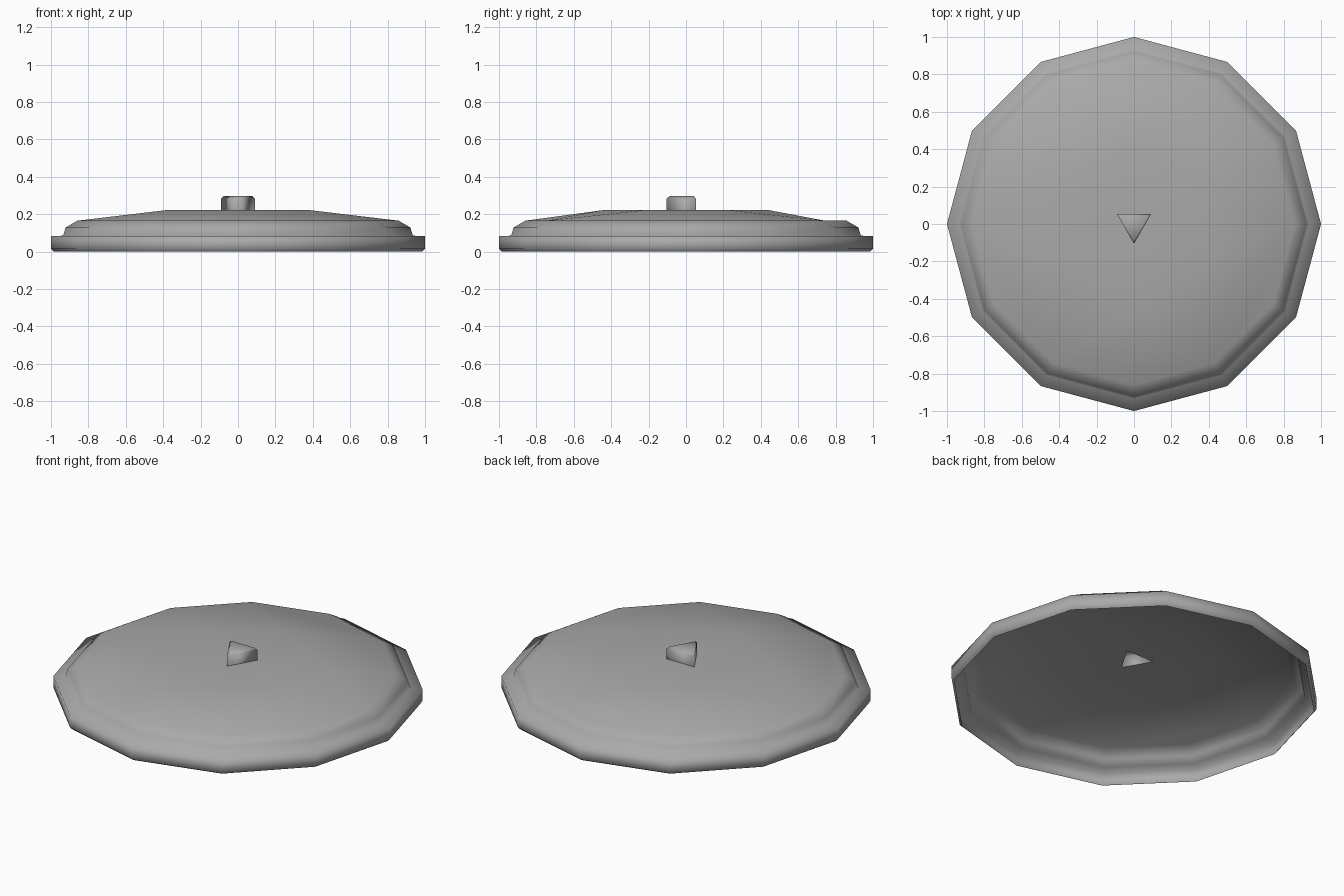
import bpy
import bmesh
from math import radians, cos, sin

cube = bpy.data.objects.get("Cube")
if cube:
    bpy.data.objects.remove(cube, do_unlink=True)

grey = bpy.data.materials.new("plain grey")
grey.use_nodes = True
colour = (0.4, 0.4, 0.4, 1)
grey.diffuse_color = colour
grey.node_tree.nodes["Principled BSDF"].inputs["Base Color"].default_value = colour


def add_ring(bm, sides, radius, z, start=0):
    """Regular polygon of vertices, first one at the start angle."""
    angles = [radians(start + 360 * i / sides) for i in range(sides)]
    return [bm.verts.new((radius * cos(a), radius * sin(a), z)) for a in angles]


def loft(bm, sides, profile, start=0):
    """Skin a stack of polygons and return the last one."""
    rings = [add_ring(bm, sides, r, z, start) for r, z in profile]
    for low, high in zip(rings, rings[1:]):
        for i in range(sides):
            j = (i + 1) % sides
            bm.faces.new((low[i], low[j], high[j], high[i]))
    return rings[-1]


def finish(bm, name):
    mesh = bpy.data.meshes.new(name)
    bm.to_mesh(mesh)
    bm.free()
    mesh.materials.append(grey)
    mesh.shade_smooth()
    obj = bpy.data.objects.new(name, mesh)
    bpy.context.collection.objects.link(obj)
    return obj


KNOB_RADIUS, CAP_HEIGHT = 0.105, 0.222

# Lid: open stepped rim, lofted as a thin twelve-sided shell
bm = bmesh.new()
rim = loft(bm, 12, [(0.985, 0), (1, 0.015), (1, 0.083), (0.935, 0.085),
                    (0.922, 0.128), (0.86, 0.165)])
hexagon = add_ring(bm, 6, 0.44, CAP_HEIGHT, 30)
hole = add_ring(bm, 3, KNOB_RADIUS, CAP_HEIGHT, 30)

# Lid: sloping cap with threefold symmetry, around a hole under the knob
for k in range(3):
    r = [rim[(4 * k + i) % 12] for i in range(5)]
    a, b, c = [hexagon[(2 * k + i) % 6] for i in range(3)]
    t, u = hole[k], hole[(k + 1) % 3]
    for face in ((r[0], r[1], a), (r[1], r[2], a), (a, r[2], b),
                 (r[2], r[3], r[4]), (r[2], r[4], b), (b, r[4], c),
                 (a, b, t), (b, c, u), (b, u, t)):
        bm.faces.new(face)
finish(bm, "lid")

# Knob: hollow three-sided prism with a bevelled top
bm = bmesh.new()
top = loft(bm, 3, [(KNOB_RADIUS, CAP_HEIGHT), (KNOB_RADIUS, 0.283),
                   (0.088, 0.296)], 30)
bm.faces.new(top)
finish(bm, "knob")
